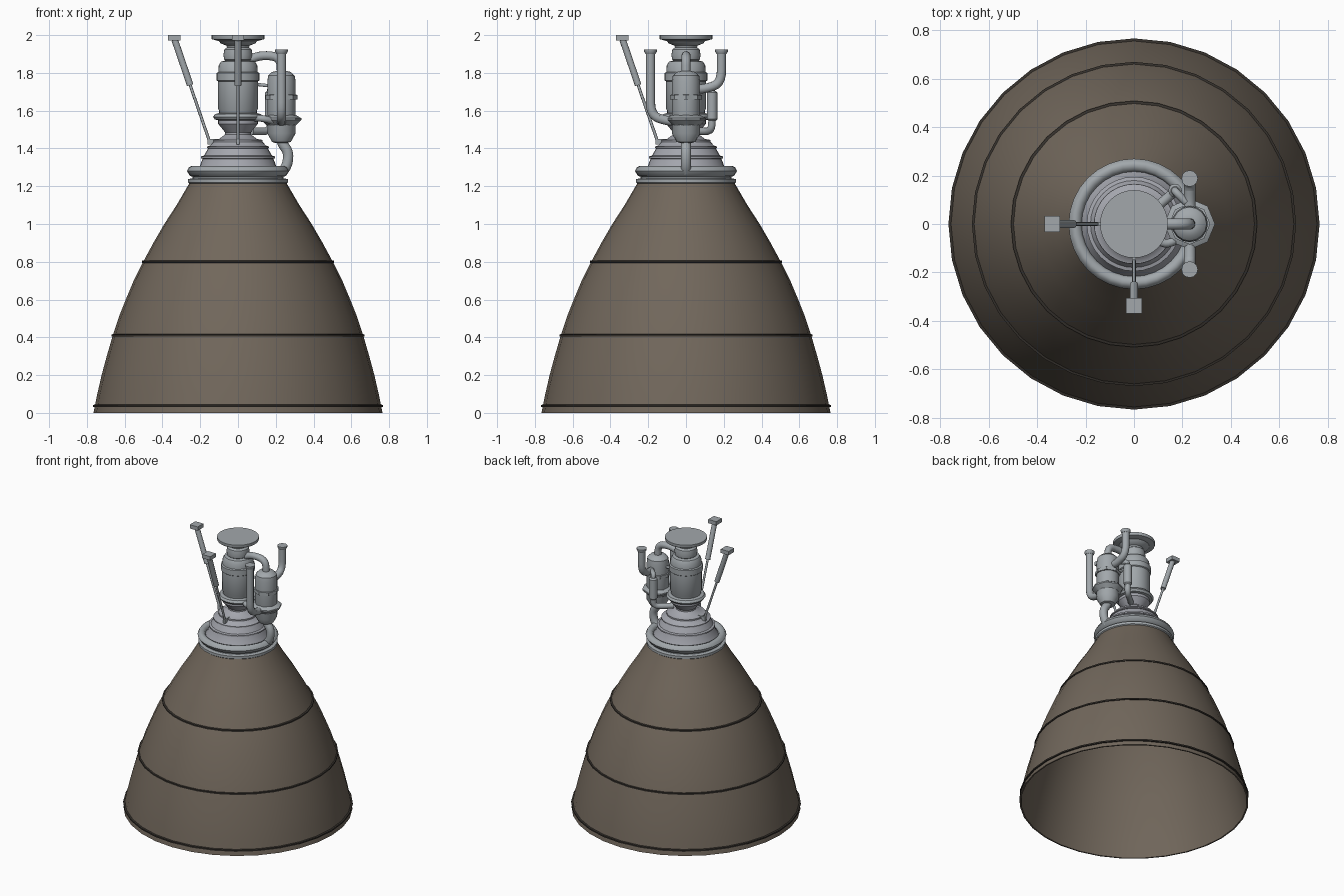
import bpy, bmesh, math
from mathutils import Vector, Matrix

cube = bpy.data.objects.get("Cube")
if cube:
    bpy.data.objects.remove(cube, do_unlink=True)


def material(name, rgb):
    m = bpy.data.materials.new(name)
    m.use_nodes = True
    m.diffuse_color = (*rgb, 1)
    m.node_tree.nodes["Principled BSDF"].inputs["Base Color"].default_value = (*rgb, 1)
    return m


BROWN = material("nozzle brown", (0.165, 0.135, 0.105))
DARK = material("dark band", (0.035, 0.03, 0.025))
STEEL = material("steel grey", (0.36, 0.39, 0.41))
METAL = material("chamber grey", (0.37, 0.38, 0.42))


def finish(name, bm, mat, angle=35):
    bmesh.ops.recalc_face_normals(bm, faces=bm.faces)
    mesh = bpy.data.meshes.new(name)
    bm.to_mesh(mesh)
    bm.free()
    mesh.materials.append(mat)
    obj = bpy.data.objects.new(name, mesh)
    bpy.context.collection.objects.link(obj)
    bpy.ops.object.select_all(action="DESELECT")
    obj.select_set(True)
    bpy.context.view_layer.objects.active = obj
    bpy.ops.object.shade_smooth_by_angle(angle=math.radians(angle))
    return obj


def lathe(name, profile, mat, x=0, y=0, sides=32, closed=False, angle=35):
    """Revolve (radius, height) points; open ends get caps."""
    bm = bmesh.new()
    rings = [[bm.verts.new((x + r * math.cos(math.tau * i / sides),
                            y + r * math.sin(math.tau * i / sides), z))
              for i in range(sides)] for r, z in profile]
    pairs = list(zip(rings, rings[1:]))
    if closed:
        pairs.append((rings[-1], rings[0]))
    else:
        bm.faces.new(rings[0])
        bm.faces.new(rings[-1])
    for a, b in pairs:
        for i in range(sides):
            j = (i + 1) % sides
            bm.faces.new((a[i], a[j], b[j], b[i]))
    return finish(name, bm, mat, angle)


def tube(name, points, radius, mat=STEEL, bend=0.05, sides=12):
    """Round pipe along points, with rounded corners."""
    pts = [Vector(p) for p in points]
    path = [pts[0]]
    for a, p, b in zip(pts, pts[1:], pts[2:]):
        da, db = a - p, b - p
        s = p + da.normalized() * min(bend, da.length * 0.49)
        e = p + db.normalized() * min(bend, db.length * 0.49)
        for k in range(6):
            t = k / 5
            path.append(s * (1 - t) ** 2 + p * 2 * t * (1 - t) + e * t * t)
    path.append(pts[-1])
    bm = bmesh.new()
    rings, side = [], None
    for i, p in enumerate(path):
        d = (path[min(i + 1, len(path) - 1)] - path[max(i - 1, 0)]).normalized()
        side = d.orthogonal() if side is None else side - d * side.dot(d)
        side.normalize()
        up = d.cross(side)
        rings.append([bm.verts.new(p + radius * (side * math.cos(math.tau * k / sides)
                                                 + up * math.sin(math.tau * k / sides)))
                      for k in range(sides)])
    for a, b in zip(rings, rings[1:]):
        for i in range(sides):
            j = (i + 1) % sides
            bm.faces.new((a[i], a[j], b[j], b[i]))
    bm.faces.new(rings[0])
    bm.faces.new(rings[-1])
    return finish(name, bm, mat, 50)


def box(name, center, size, spin, mat=STEEL):
    bm = bmesh.new()
    bmesh.ops.create_cube(bm, size=1)
    bm.transform(spin @ Matrix.Translation(center) @ Matrix.Diagonal((*size, 1)))
    return finish(name, bm, mat)


# Bell nozzle: thin shell, open at the bottom
bell = [(0.765, 0), (0.745, 0.1), (0.722, 0.2), (0.695, 0.3), (0.663, 0.41), (0.63, 0.51),
        (0.59, 0.61), (0.548, 0.71), (0.502, 0.8), (0.448, 0.9), (0.39, 1.0), (0.325, 1.1), (0.255, 1.22)]
inner = [(r - 0.01, z) for r, z in reversed(bell)]
lathe("bell_nozzle", bell + inner, BROWN, closed=True)
lathe("throat_closure", [(0.25, 1.215), (0.25, 1.225)], BROWN)

# Dark stiffening bands around the bell
for label, r, z in (("rim", 0.76, 0.037), ("lower", 0.663, 0.41), ("upper", 0.502, 0.8)):
    lathe(label + "_band", [(r - 0.005, z - 0.008), (r + 0.007, z - 0.005),
                            (r + 0.007, z + 0.005), (r - 0.005, z + 0.008)], DARK, closed=True)

# Collar, coolant ring and stepped chamber
lathe("nozzle_collar", [(0.255, 1.212), (0.265, 1.22), (0.265, 1.238), (0.24, 1.242), (0.24, 1.26)], STEEL)
lathe("coolant_ring", [(0.215, 1.28), (0.225, 1.3), (0.245, 1.307), (0.26, 1.3), (0.27, 1.28),
                       (0.255, 1.255), (0.235, 1.248), (0.22, 1.26)], STEEL, closed=True, angle=50)
lathe("combustion_chamber", [(0.24, 1.25), (0.205, 1.3), (0.188, 1.345), (0.195, 1.348), (0.195, 1.358),
                             (0.18, 1.362), (0.158, 1.4), (0.165, 1.402), (0.165, 1.41), (0.148, 1.415),
                             (0.13, 1.435), (0.13, 1.445), (0.1, 1.45), (0.068, 1.475), (0.068, 1.485),
                             (0.105, 1.53), (0.105, 1.55)], METAL)

# Main pump stack on the axis
lathe("main_pump_ring", [(0.1, 1.548), (0.122, 1.553), (0.132, 1.567), (0.122, 1.582), (0.1, 1.587)], STEEL)
lathe("main_pump_body", [(0.1, 1.54), (0.1, 1.6), (0.106, 1.61), (0.106, 1.755), (0.113, 1.76), (0.113, 1.8),
                         (0.104, 1.805), (0.102, 1.84), (0.09, 1.86), (0.065, 1.866)], STEEL)
lathe("inlet_neck", [(0.06, 1.86), (0.073, 1.87), (0.077, 1.895), (0.072, 1.925), (0.058, 1.935),
                     (0.062, 1.945), (0.09, 1.955), (0.105, 1.972)], STEEL)
lathe("inlet_flange", [(0.1, 1.968), (0.138, 1.978), (0.14, 1.982), (0.14, 2.0)], STEEL)

# Side pump, eight sided
PX = 0.23
lathe("side_pump_body", [(0.035, 1.43), (0.05, 1.435), (0.075, 1.48), (0.075, 1.755), (0.07, 1.785),
                         (0.05, 1.805), (0.025, 1.81)], STEEL, PX, sides=16)
lathe("side_pump_band", [(0.07, 1.657), (0.085, 1.66), (0.085, 1.683), (0.07, 1.686)], STEEL, PX, sides=8)
lathe("side_pump_flange", [(0.075, 1.52), (0.105, 1.55), (0.105, 1.56), (0.075, 1.578)], STEEL, PX, sides=8)

# Pipes joining the pumps and the chamber
tube("crossover_pipe", [(0.05, 0, 1.865), (0.12, 0, 1.895), (0.225, 0, 1.885), (PX, 0, 1.79)], 0.024, bend=0.06)
tube("exhaust_pipe", [(PX, 0, 1.45), (PX + 0.005, 0, 1.425), (0.268, 0, 1.38), (0.262, 0, 1.315), (0.235, 0, 1.275)],
     0.028)
tube("link_pipe", [(0.09, -0.05, 1.56), (0.13, -0.09, 1.56), (0.2, -0.05, 1.54)], 0.018)
tube("sensor_pipe", [(0.09, 0, 1.74), (0.18, 0, 1.73)], 0.009)

# Feed pipes rising either side of the side pump
for label, s, z in (("right", -1, 1.545), ("left", 1, 1.715)):
    y = s * 0.188
    tube(label + "_feed_pipe", [(PX, s * 0.05, z), (PX, s * 0.1, z), (PX, y, z + 0.03), (PX, y, 1.915)], 0.025, bend=0.07)
    lathe(label + "_feed_cap", [(0.026, 1.9), (0.034, 1.913), (0.034, 1.924)], STEEL, PX, y, sides=12)

# Small canister behind
lathe("canister", [(0.018, 1.545), (0.028, 1.555), (0.028, 1.695), (0.018, 1.705)], STEEL, 0.17, 0.138, sides=12)
tube("canister_drain", [(0.17, 0.138, 1.56), (0.17, 0.135, 1.49), (0.07, 0.05, 1.49)], 0.02)
tube("canister_feed", [(0.17, 0.138, 1.69), (0.17, 0.135, 1.73), (0.215, 0.09, 1.725)], 0.016)

# Two gimbal struts, a quarter turn apart
for label, turn in (("right", 0), ("front", math.pi / 2)):
    spin = Matrix.Rotation(turn, 4, "Z")
    at = lambda x, z: spin @ Vector((x, 0, z))
    box(label + "_strut_pad", (-0.338, 0, 1.986), (0.065, 0.065, 0.028), spin)
    tube(label + "_strut_cylinder", [at(-0.335, 1.975), at(-0.253, 1.735)], 0.018)
    tube(label + "_strut_rod", [at(-0.255, 1.74), at(-0.15, 1.435)], 0.008, sides=8)
    box(label + "_strut_bracket", (-0.125, 0, 1.435), (0.075, 0.016, 0.03), spin)
